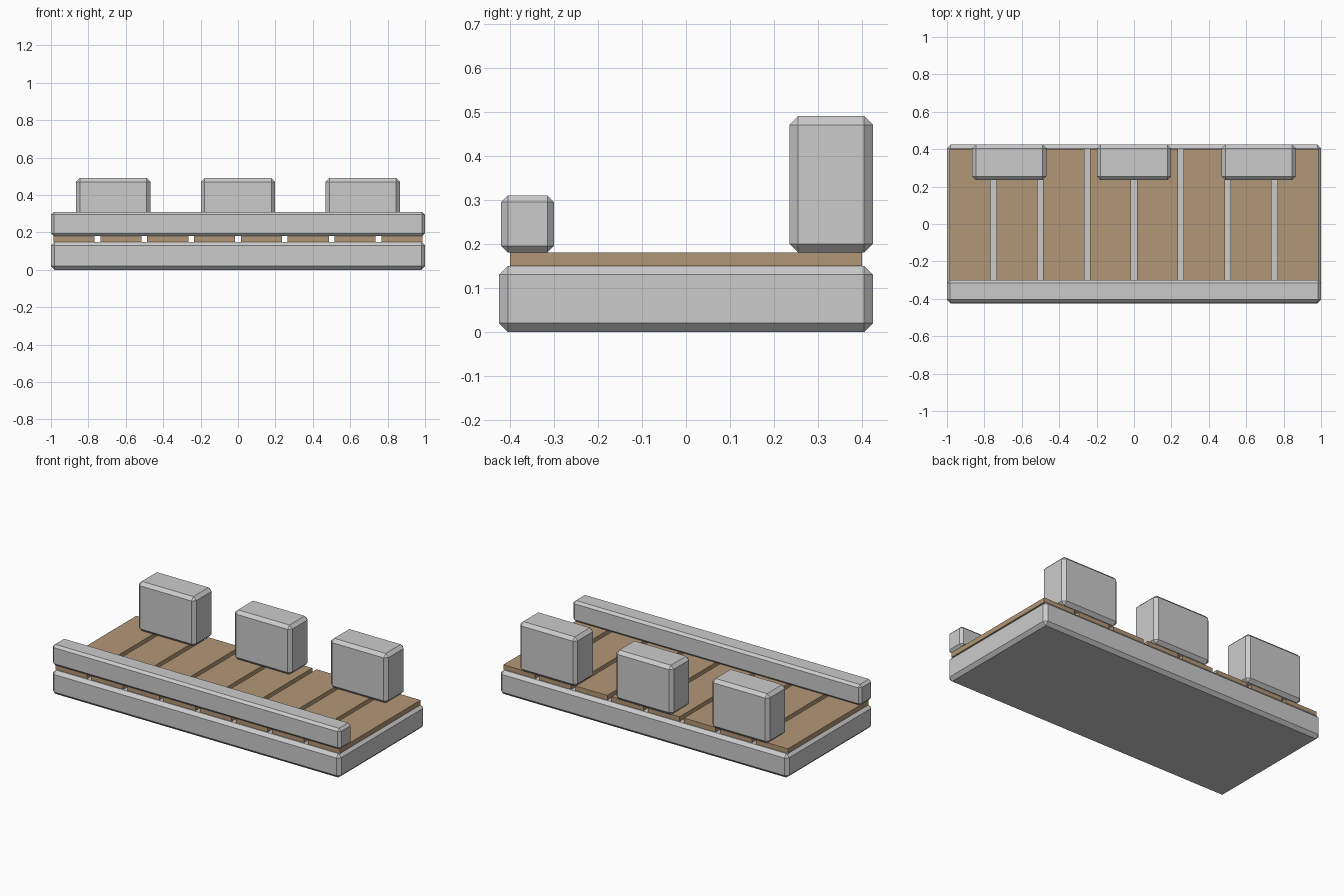
import bpy

if "Cube" in bpy.data.objects:
    bpy.data.objects.remove(bpy.data.objects["Cube"])

wood = bpy.data.materials.new("wood")
wood.diffuse_color = (0.45, 0.31, 0.18, 1)
wood.use_nodes = True
wood.node_tree.nodes["Principled BSDF"].inputs["Base Color"].default_value = wood.diffuse_color


def box(name, x, y, z, chamfer=0, material=None):
    """Box spanning the (min, max) ranges, with optional flat chamfer."""
    spans = (x, y, z)
    bpy.ops.mesh.primitive_cube_add(size=1, location=[(a + b) / 2 for a, b in spans])
    ob = bpy.context.object
    ob.name = name
    size = [b - a for a, b in spans]
    for v in ob.data.vertices:
        v.co = [c * s for c, s in zip(v.co, size)]
    if chamfer:
        bevel = ob.modifiers.new("chamfer", 'BEVEL')
        bevel.width = chamfer
        bevel.segments = 1
    if material:
        ob.data.materials.append(material)
    return ob


# Stone base slab
box("base_slab", (-1, 1), (-0.425, 0.425), (0, 0.15), 0.02)

# Eight floor planks with narrow gaps
for i in range(8):
    cx = (i - 3.5) * 0.2505
    box(f"floor_plank_{i + 1}", (cx - 0.11, cx + 0.11), (-0.4, 0.4), (0.15, 0.18), material=wood)

# Low parapet along the front
box("front_parapet", (-1, 1), (-0.42, -0.30), (0.18, 0.31), 0.015)

# Three battlement blocks along the back
for i in (-1, 0, 1):
    cx = i * 0.667
    box(f"battlement_{i + 2}", (cx - 0.199, cx + 0.199), (0.235, 0.425), (0.18, 0.49), 0.02)
